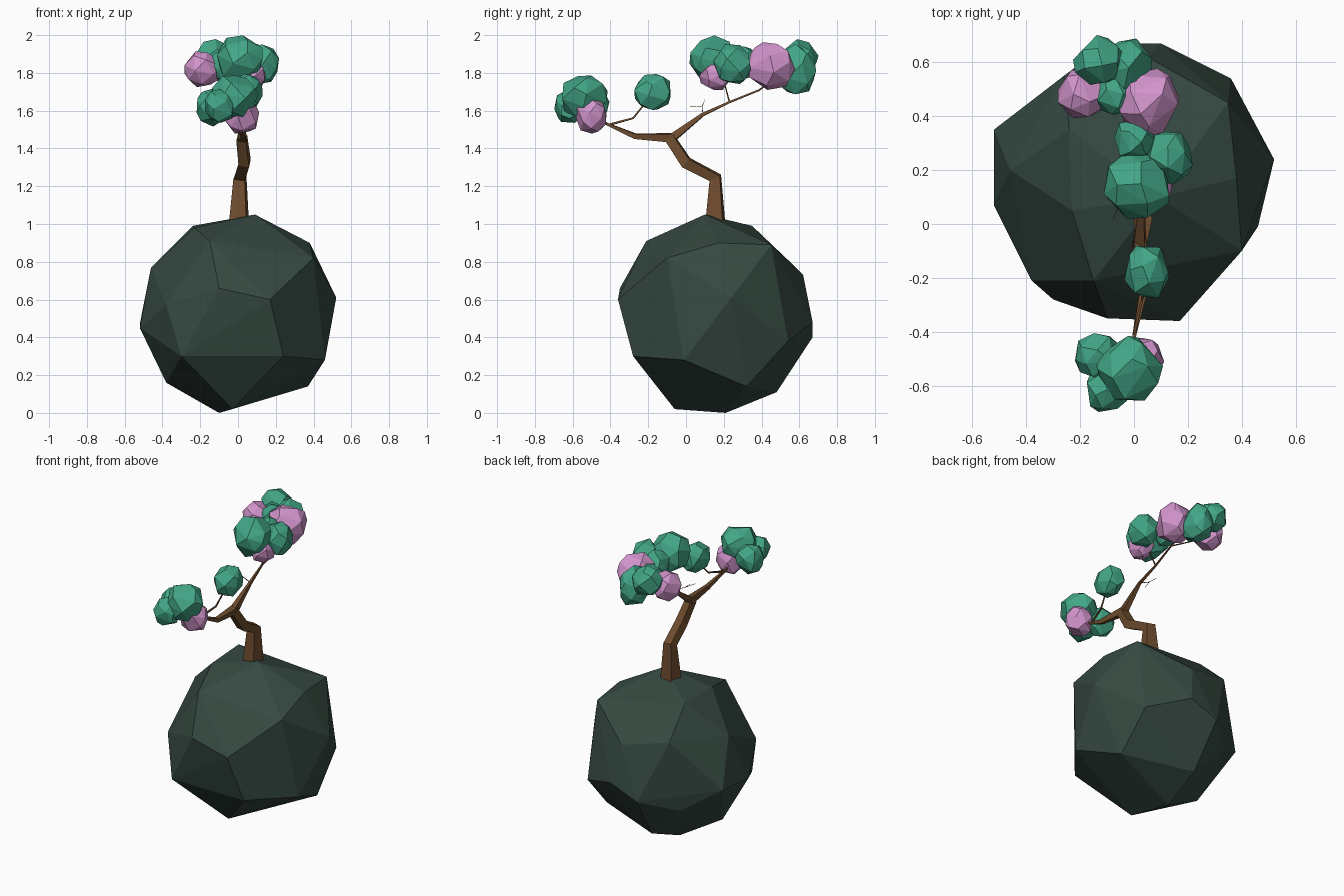
import bpy, bmesh, math, random
from mathutils import Vector

random.seed(4)


def material(name, rgb):
    m = bpy.data.materials.new(name)
    m.diffuse_color = (*rgb, 1)
    return m


LEAF = material("leaf", (0.055, 0.38, 0.24))
BLOSSOM = material("blossom", (0.65, 0.30, 0.61))
BARK = material("bark", (0.16, 0.075, 0.028))
STONE = material("stone", (0.036, 0.066, 0.053))


def add_object(name, bm, mat):
    bmesh.ops.recalc_face_normals(bm, faces=bm.faces)
    me = bpy.data.meshes.new(name)
    bm.to_mesh(me)
    bm.free()
    me.materials.append(mat)
    ob = bpy.data.objects.new(name, me)
    bpy.context.collection.objects.link(ob)
    return ob


def hull(name, points, mat):
    """Faceted solid around a set of points."""
    bm = bmesh.new()
    for p in points:
        bm.verts.new(p)
    bmesh.ops.convex_hull(bm, input=bm.verts)
    loose = [v for v in bm.verts if not v.link_faces]
    bmesh.ops.delete(bm, geom=loose, context='VERTS')
    bmesh.ops.dissolve_limit(bm, angle_limit=math.radians(5),
                             verts=bm.verts, edges=bm.edges)
    return add_object(name, bm, mat)


def clump(name, centre, radii, mat, n=22):
    """Irregular faceted foliage ball, spiral-distributed points."""
    pts, turn = [], random.uniform(0, 6.28)
    for i in range(n):
        z = 1 - 2 * (i + 0.5) / n
        a = turn + i * 2.39996 + random.uniform(-0.3, 0.3)
        z = max(-1, min(1, z + random.uniform(-0.06, 0.06)))
        r = math.sqrt(1 - z * z)
        s = random.uniform(0.98, 1.09)
        d = Vector((r * math.cos(a), r * math.sin(a), z)) * s
        pts.append([centre[k] + d[k] * radii[k] for k in range(3)])
    return hull(name, pts, mat)


def limb(name, path, sides=4):
    """Tapered tube along (x, y, z, radius) points."""
    bm = bmesh.new()
    pts = [Vector(p[:3]) for p in path]
    rings = []
    for i, p in enumerate(pts):
        t = (pts[min(i + 1, len(pts) - 1)] - pts[max(i - 1, 0)]).normalized()
        u = Vector((1, 0, 0))
        u = (u - t * u.dot(t)).normalized()
        v = t.cross(u)
        ring = []
        for k in range(sides):
            a = 2 * math.pi * (k + 0.4) / sides
            ring.append(bm.verts.new(p + (u * math.cos(a) + v * math.sin(a)) * path[i][3]))
        rings.append(ring)
    for a, b in zip(rings, rings[1:]):
        for k in range(sides):
            j = (k + 1) % sides
            bm.faces.new((a[k], a[j], b[j], b[k]))
    bm.faces.new(rings[0])
    bm.faces.new(rings[-1])
    return add_object(name, bm, BARK)


# Boulder base
hull("boulder", [
    (0.09, 0.10, 1.05), (0.38, 0.17, 0.90), (-0.24, 0.35, 0.99), (-0.15, -0.21, 0.91),
    (-0.23, 0.05, 0.98), (-0.10, -0.35, 0.66), (0.17, -0.36, 0.60), (0.24, -0.28, 0.30),
    (-0.30, -0.28, 0.30), (-0.38, -0.21, 0.57), (0.46, -0.01, 0.28), (0.52, 0.24, 0.61),
    (0.37, 0.32, 0.14), (-0.10, 0.21, 0.0), (-0.03, -0.06, 0.02), (-0.52, 0.07, 0.45),
    (-0.52, 0.35, 0.47), (-0.46, 0.20, 0.77), (-0.38, 0.15, 0.16), (0.36, 0.54, 0.38),
    (0.10, 0.67, 0.48), (-0.10, 0.67, 0.40), (0.05, 0.62, 0.73), (0.35, 0.45, 0.89),
    (-0.26, 0.55, 0.80), (-0.08, 0.48, 0.11), (-0.30, 0.50, 0.33), (0.40, -0.10, 0.82)], STONE)

# Crooked trunk and its two main branches
limb("trunk", [(0.005, 0.155, 1.0, 0.066), (0.01, 0.155, 1.245, 0.043),
               (0.035, 0.0, 1.325, 0.04), (0.02, -0.085, 1.455, 0.036)])
limb("front_branch", [(0.02, -0.06, 1.455, 0.032), (0.03, -0.27, 1.465, 0.019),
                      (0.0, -0.42, 1.53, 0.009), (-0.03, -0.54, 1.62, 0.005)])
limb("back_branch", [(0.02, -0.10, 1.435, 0.032), (0.03, 0.09, 1.58, 0.012),
                     (0.02, 0.23, 1.645, 0.007), (0.03, 0.39, 1.71, 0.006),
                     (0.0, 0.50, 1.80, 0.004)])

# Thin twigs carrying foliage, and small bare ones
twigs = [
    [(0.0, -0.41, 1.525, 0.008), (0.03, -0.28, 1.56, 0.006), (0.05, -0.20, 1.66, 0.004)],
    [(0.02, 0.23, 1.645, 0.005), (0.05, 0.20, 1.76, 0.003)],
    [(0.03, 0.39, 1.71, 0.005), (-0.17, 0.48, 1.80, 0.003)],
    [(0.03, 0.09, 1.58, 0.003), (-0.05, 0.085, 1.62, 0.002), (-0.10, 0.10, 1.66, 0.001)],
    [(-0.05, 0.085, 1.62, 0.002), (-0.08, 0.01, 1.625, 0.001)],
]
for i, t in enumerate(twigs):
    limb(f"twig_{i + 1}", t)

# Foliage: centre, radii
leaves = [
    ((-0.02, -0.54, 1.675), (0.12, 0.122, 0.118)), ((-0.135, -0.49, 1.62), (0.09, 0.088, 0.098)),
    ((-0.10, -0.615, 1.62), (0.085, 0.085, 0.09)), ((0.05, -0.175, 1.70), (0.083, 0.105, 0.1)),
    ((0.01, 0.145, 1.87), (0.13, 0.127, 0.13)), ((0.13, 0.25, 1.845), (0.088, 0.098, 0.11)),
    ((0.0, 0.31, 1.85), (0.075, 0.08, 0.09)), ((-0.13, 0.605, 1.88), (0.097, 0.09, 0.095)),
    ((-0.02, 0.58, 1.81), (0.095, 0.11, 0.135)), ((-0.07, 0.48, 1.84), (0.08, 0.08, 0.09)),
]
for i, (c, r) in enumerate(leaves):
    clump(f"leaf_clump_{i + 1}", c, r, LEAF)

blossoms = [
    ((0.02, -0.50, 1.575), (0.09, 0.085, 0.108)), ((0.05, 0.45, 1.84), (0.12, 0.127, 0.132)),
    ((-0.19, 0.485, 1.82), (0.098, 0.095, 0.098)), ((0.08, 0.16, 1.785), (0.07, 0.088, 0.08)),
]
for i, (c, r) in enumerate(blossoms):
    clump(f"blossom_clump_{i + 1}", c, r, BLOSSOM)
